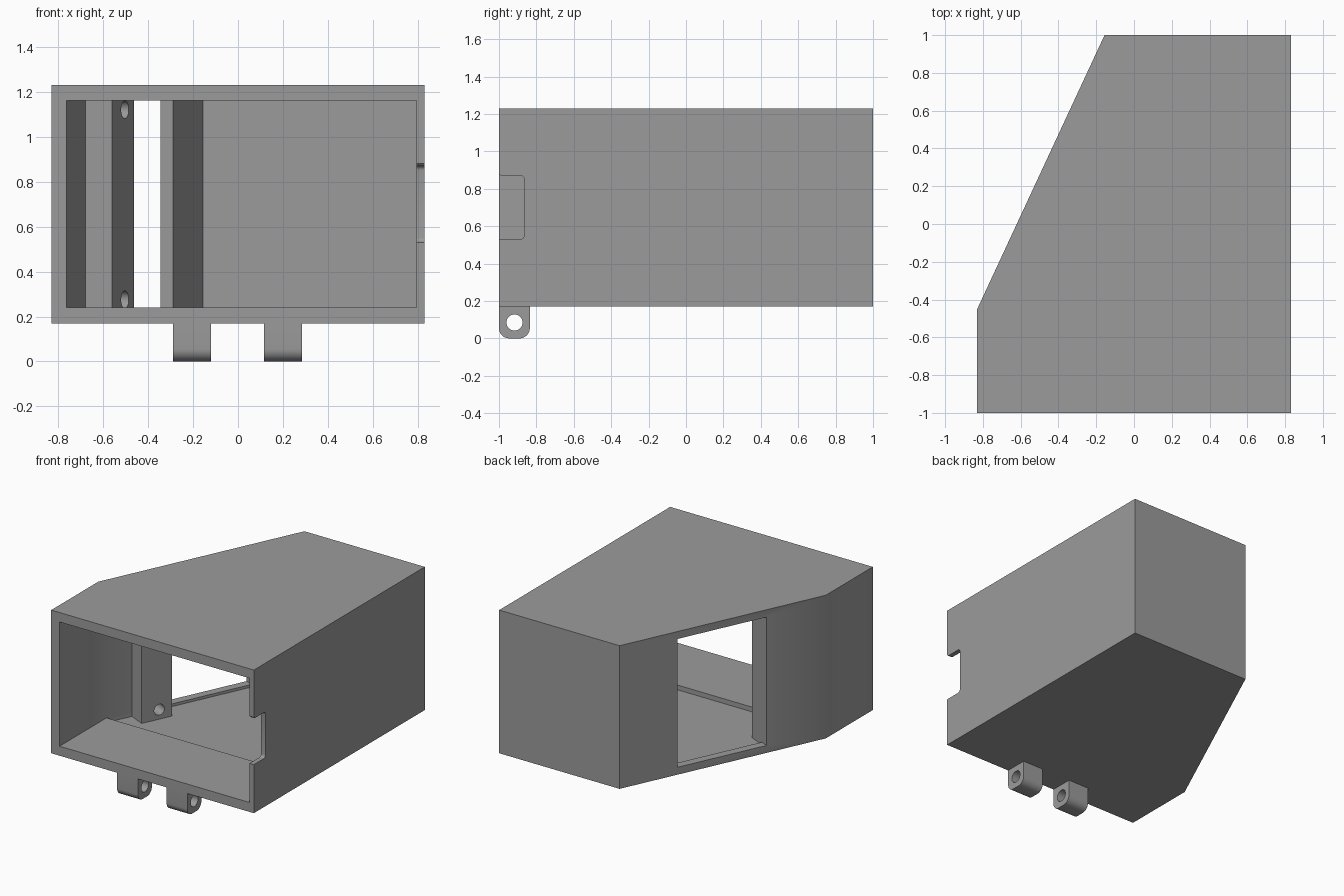
import bpy, bmesh, math
from mathutils import Vector

if "Cube" in bpy.data.objects:
    bpy.data.objects.remove(bpy.data.objects["Cube"])

grey = bpy.data.materials.new("mid grey")
grey.diffuse_color = (0.33, 0.33, 0.33, 1)
grey.use_nodes = True
grey.node_tree.nodes["Principled BSDF"].inputs["Base Color"].default_value = grey.diffuse_color


def prism(name, pts, lo, hi, axis="z"):
    """Extrude a 2D outline: (x, y) along z, or (y, z) along x."""
    place = (lambda p, h: (p[0], p[1], h)) if axis == "z" else (lambda p, h: (h, p[0], p[1]))
    bm = bmesh.new()
    face = bm.faces.new([bm.verts.new(place(p, lo)) for p in pts])
    ext = bmesh.ops.extrude_face_region(bm, geom=[face])
    step = Vector(place((0, 0), hi - lo))
    bmesh.ops.translate(bm, vec=step, verts=[v for v in ext["geom"] if isinstance(v, bmesh.types.BMVert)])
    bmesh.ops.recalc_face_normals(bm, faces=bm.faces)
    me = bpy.data.meshes.new(name)
    bm.to_mesh(me)
    bm.free()
    ob = bpy.data.objects.new(name, me)
    bpy.context.collection.objects.link(ob)
    me.materials.append(grey)
    return ob


def cut(target, *cutters):
    """Subtract each cutter, apply, and remove the cutters."""
    for c in cutters:
        bpy.context.view_layer.objects.active = target
        m = target.modifiers.new("cut", "BOOLEAN")
        m.operation, m.solver, m.object = "DIFFERENCE", "EXACT", c
        bpy.ops.object.modifier_apply(modifier=m.name)
        bpy.data.objects.remove(c)


def smooth(ob):
    bpy.ops.object.select_all(action="DESELECT")
    ob.select_set(True)
    bpy.context.view_layer.objects.active = ob
    bpy.ops.object.shade_smooth_by_angle(angle=math.radians(30))


def arc(cx, cy, r, a0, a1, n):
    return [(cx + r * math.cos(math.radians(a0 + (a1 - a0) * i / n)),
             cy + r * math.sin(math.radians(a0 + (a1 - a0) * i / n))) for i in range(n + 1)]


def circle(cx, cy, r, n=32):
    return arc(cx, cy, r, 0, 360, n)[:-1]


# Slanted wall frame: s runs forward along the wall, d runs inward from its outer face
BACK, FRONT = Vector((-0.156, 1.0)), Vector((-0.83, -0.45))
ALONG = (FRONT - BACK).normalized()
INWARD = Vector((-ALONG.y, ALONG.x))
LENGTH = (FRONT - BACK).length
WALL = 0.062


def slant(s, d):
    return BACK + ALONG * s + INWARD * d


def slant_box(name, s0, s1, d0, d1, z0, z1):
    return prism(name, [slant(s0, d0), slant(s1, d0), slant(s1, d1), slant(s0, d1)], z0, z1)


# Housing shell with thicker front lip, rear cavity, side window and notch
housing = prism("housing", [(-0.83, -1), (0.83, -1), (0.83, 1), BACK, FRONT], 0.17, 1.23)
rear = prism("rear_cavity", [(-0.762, -0.45), (0.795, -0.45), (0.795, 0.855), (-0.156, 0.855)], 0.205, 1.195)
mouth = prism("mouth", [(-0.762, -1.1), (0.795, -1.1), (0.795, -0.45), (0.7, -0.3),
                        (-0.65, -0.3), (-0.762, -0.45)], 0.24, 1.16)
win0, win1 = 0.28 * LENGTH, 0.712 * LENGTH
window = slant_box("window", win0, win1, -0.1, WALL + 0.04, 0.225, 1.175)
notch = prism("notch", [(-1.1, 0.53)] + arc(-0.885, 0.55, 0.02, -90, 0, 5)
              + arc(-0.885, 0.85, 0.02, 0, 90, 5) + [(-0.99, 0.87), (-1.0, 0.88), (-1.1, 0.88)],
              0.74, 0.9, "x")
cut(housing, rear, mouth, window, notch)
smooth(housing)

# Inner mounting post beside the window, with two blind screw holes
post = slant_box("mounting_post", win1 + 0.001, win1 + 0.235, WALL - 0.02, 0.192, 0.195, 1.205)
for z in (0.275, 1.12):
    hole = prism("screw_hole", circle(0, 0, 0.04), 0, 0.2)
    base = slant(win1 + 0.098, 0.09)
    hole.location = (base.x, base.y, z)
    hole.rotation_euler = INWARD.to_3d().to_track_quat("Z", "Y").to_euler()
    bpy.context.view_layer.update()
    cut(post, hole)
smooth(post)

# Two hinge lugs under the front edge
for name, x in (("left_hinge_lug", -0.29), ("right_hinge_lug", 0.115)):
    lug = prism(name, [(-1, 0.171)] + arc(-0.945, 0.055, 0.055, 180, 270, 8)
                + arc(-0.89, 0.055, 0.055, 270, 360, 8) + [(-0.835, 0.171)], x, x + 0.17, "x")
    cut(lug, prism("pin_hole", circle(-0.917, 0.085, 0.043), x - 0.1, x + 0.3, "x"))
    smooth(lug)
